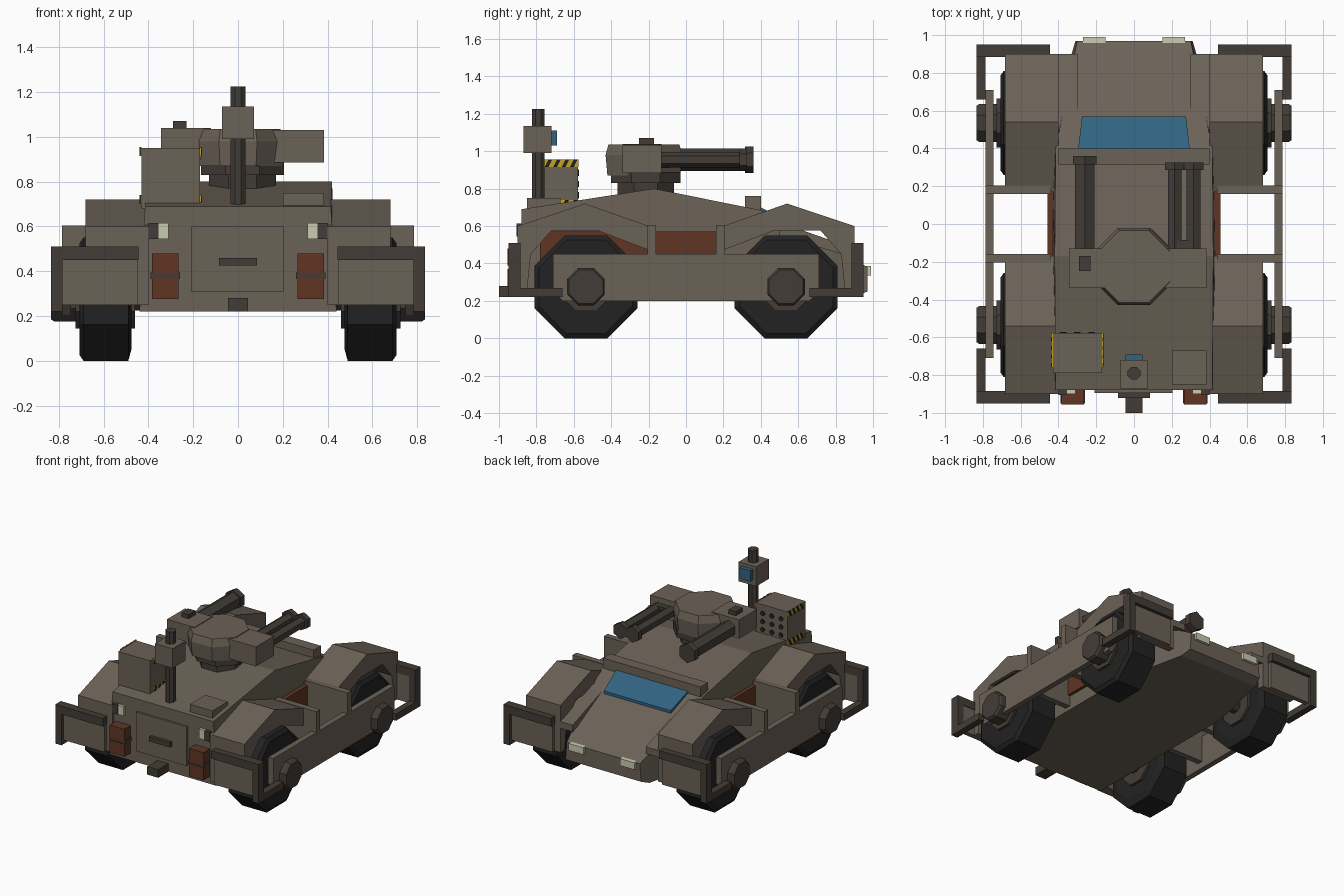
import bpy, bmesh, math
from mathutils import Vector

if "Cube" in bpy.data.objects:
    bpy.data.objects.remove(bpy.data.objects["Cube"], do_unlink=True)


def material(name, r, g, b):
    m = bpy.data.materials.new(name)
    m.use_nodes = True
    m.diffuse_color = (r, g, b, 1)
    m.node_tree.nodes["Principled BSDF"].inputs["Base Color"].default_value = (r, g, b, 1)
    return m


ARMOR = material("drab armor", .148, .122, .095)
TRIM = material("dark trim", .055, .046, .037)
TYRE = material("tyre black", .016, .016, .016)
RUST = material("rust red", .115, .036, .017)
GLASS = material("blue glass", .03, .125, .22)
YELLOW = material("warning yellow", .56, .36, .02)
CREAM = material("lamp cream", .6, .6, .44)


def loft(name, rings, mat):
    """Join rings of points into one capped solid."""
    bm = bmesh.new()
    loops = [[bm.verts.new(p) for p in ring] for ring in rings]
    n = len(loops[0])
    for a, b in zip(loops, loops[1:]):
        for i in range(n):
            j = (i + 1) % n
            bm.faces.new((a[i], a[j], b[j], b[i]))
    bm.faces.new(loops[0])
    bm.faces.new(loops[-1])
    bmesh.ops.recalc_face_normals(bm, faces=bm.faces)
    mesh = bpy.data.meshes.new(name)
    bm.to_mesh(mesh)
    bm.free()
    mesh.materials.append(mat)
    ob = bpy.data.objects.new(name, mesh)
    bpy.context.collection.objects.link(ob)
    return ob


def box(name, xs, ys, zs, mat=ARMOR):
    return loft(name, [[(xs[0], ys[0], z), (xs[1], ys[0], z), (xs[1], ys[1], z), (xs[0], ys[1], z)]
                       for z in zs], mat)


def prism(name, profile, x0, x1, mat=ARMOR):
    """Side profile of (y, z) points extruded across x."""
    return loft(name, [[(x, y, z) for y, z in profile] for x in (x0, x1)], mat)


def octagon(name, axis, centre, steps, mat, sides=8):
    """Turned solid along an axis; steps are (offset, flat radius)."""
    rings = []
    for off, r in steps:
        ring = []
        for i in range(sides):
            a = 2 * math.pi * (i + .5) / sides
            u, v = (f(a) * r / math.cos(math.pi / sides) for f in (math.cos, math.sin))
            p = {"x": (off, u, v), "y": (u, off, v), "z": (u, v, off)}[axis]
            ring.append(Vector(centre) + Vector(p))
        rings.append(ring)
    return loft(name, rings, mat)


def span(s, a, b):
    return sorted((s * a, s * b))


# Hull: stations of (y, top, bottom, lower half width, upper half width)
stations = [(-.88, .69, .22, .44, .415), (-.17, .80, .22, .44, .42), (.40, .685, .22, .44, .415),
            (.90, .42, .22, .33, .315), (.97, .38, .25, .31, .30)]
loft("hull", [[(-w, y, lo), (w, y, lo), (t, y, hi), (-t, y, hi)]
              for y, hi, lo, w, t in stations], ARMOR)
box("windscreen_lip", (-.40, .40), (.315, .40), (.66, .76))
loft("windscreen", [[(-.295, .40, .66 + d), (.295, .40, .66 + d), (.275, .57, .575 + d), (-.275, .57, .575 + d)]
                    for d in (0, .04)], GLASS)

# Rear details
box("rear_door", (-.21, .205), (-.895, -.87), (.31, .60))
box("door_handle", (-.085, .085), (-.92, -.89), (.425, .46), TRIM)
box("tow_hitch", (-.045, .045), (-1, -.87), (.22, .28), TRIM)
box("roof_hatch", (.2, .385), (-.85, -.67), (.66, .75))

for s, side in ((1, "left"), (-1, "right")):
    # Lamps, storage boxes and side panels
    box(side + "_headlight", span(s, .15, .27), (.94, .99), (.335, .387), CREAM)
    box(side + "_tail_lamp", span(s, .31, .355), (-.90, -.87), (.545, .615), CREAM)
    box(side + "_lamp_housing", span(s, .355, .40), (-.905, -.87), (.545, .615), TRIM)
    for part, zs in (("lower", (.275, .37)), ("upper", (.39, .48))):
        box(f"{side}_{part}_can", span(s, .265, .385), (-.955, -.87), zs, RUST)
    box(side + "_can_strap", span(s, .26, .39), (-.95, -.87), (.365, .395), TRIM)
    box(side + "_side_panel", span(s, .40, .457), (-.78, .17), (.33, .57), RUST)

    # Side rail with tapered lower ends
    rail = [(-.71, .25), (-.66, .20), (.66, .20), (.71, .25), (.71, .45), (-.71, .45)]
    prism(side + "_side_rail", rail, s * .745, s * .787)

    for e, end in ((1, "front"), (-1, "rear")):
        tag = f"{side}_{end}"
        # Octagonal wheel, hub and rail cap
        mid = (0, e * .535, .275)
        octagon(tag + "_tyre", "x", mid, [(s * x, r) for x, r in
                ((.48, .16), (.475, .22), (.49, .275), (.69, .275), (.708, .25), (.708, .16))], TYRE)
        octagon(tag + "_hub", "x", mid, [(s * .40, .05), (s * .46, .05), (s * .46, .13), (s * .727, .13)], TRIM)
        octagon(tag + "_rail_cap", "x", mid, [(s * .72, .10), (s * .82, .10), (s * .835, .09)], TRIM)

        # Arched fender and the plate joining it to the rail
        arch = [(.17, .59), (.54, .72), (.90, .60), (.90, .25), (.85, .25), (.83, .45),
                (.72, .575), (.47, .575), (.17, .46)]
        prism(tag + "_fender", [(e * y, z) for y, z in arch], s * .40, s * .682)
        box(tag + "_rail_bracket", span(s, .44, .787), span(e, .16, .205), (.25, .605))

        # Corner bumper
        box(tag + "_bumper_bar", span(s, .445, .835), span(e, .885, .95), (.45, .51), TRIM)
        box(tag + "_bumper_plate", span(s, .45, .785), span(e, .89, .925), (.25, .45))
        box(tag + "_bumper_post", span(s, .785, .835), span(e, .885, .95), (.22, .46), TRIM)
        box(tag + "_bumper_side", span(s, .785, .835), span(e, .66, .95), (.22, .27), TRIM)
    prism(side + "_hood_filler", [(.5, .62), (.9, .48), (.9, .43), (.5, .55)], s * .30, s * .42)

# Turret
octagon("turret_ring", "z", (.02, -.215, 0), [(.74, .15), (.83, .15), (.83, .185), (.89, .185)], TRIM)
octagon("turret_body", "z", (0, -.225, 0), [(.87, .195), (.98, .205), (1.035, .19)], ARMOR)
box("right_gun_mount", (-.345, -.12), (-.34, -.13), (.90, 1.04))
box("left_gun_mount", (.12, .385), (-.34, -.13), (.885, 1.03))
box("gun_sight", (-.29, -.23), (-.25, -.17), (1.03, 1.07), TRIM)
octagon("heavy_barrel", "y", (-.26, 0, .955), [(-.15, .052), (.315, .052), (.315, .062), (.36, .062)], TRIM, 6)
for i, x in enumerate((.215, .315)):
    octagon(f"twin_barrel_{i + 1}", "y", (x, 0, .955),
            [(-.15, .036), (.285, .036), (.285, .052), (.325, .052)], TRIM, 6)
box("barrel_clamp", (.225, .305), (-.14, -.085), (.91, .99), TRIM)

# Sensor mast
octagon("mast", "z", (0, -.79, 0), [(.68, .034), (1.225, .034)], TRIM)
box("sensor_head", (-.072, .072), (-.87, -.72), (.99, 1.135))
box("sensor_lens", (-.045, .045), (-.725, -.69), (1.03, 1.11), GLASS)

# Launcher pod with tubes and warning stripes
box("launcher_pod", (-.43, -.17), (-.79, -.578), (.68, .95))
for i in range(9):
    x, z = -.30 + .075 * (i % 3 - 1), .825 + .06 * (i // 3 - 1)
    octagon(f"launch_tube_{i + 1}", "y", (x, -.58, z), [(0, .017), (.008, .017)], TYRE)
for x, d in ((-.43, -1), (-.17, 1)):
    for z in (.70, .915):
        box("warning_band", sorted((x, x + d * .006)), (-.76, -.576), (z, z + .04), YELLOW)
        for i in range(4):
            y = -.755 + i * .045
            prism("warning_stripe", [(y, z), (y + .02, z), (y + .04, z + .04), (y + .02, z + .04)],
                  x, x + d * .009, TYRE)
